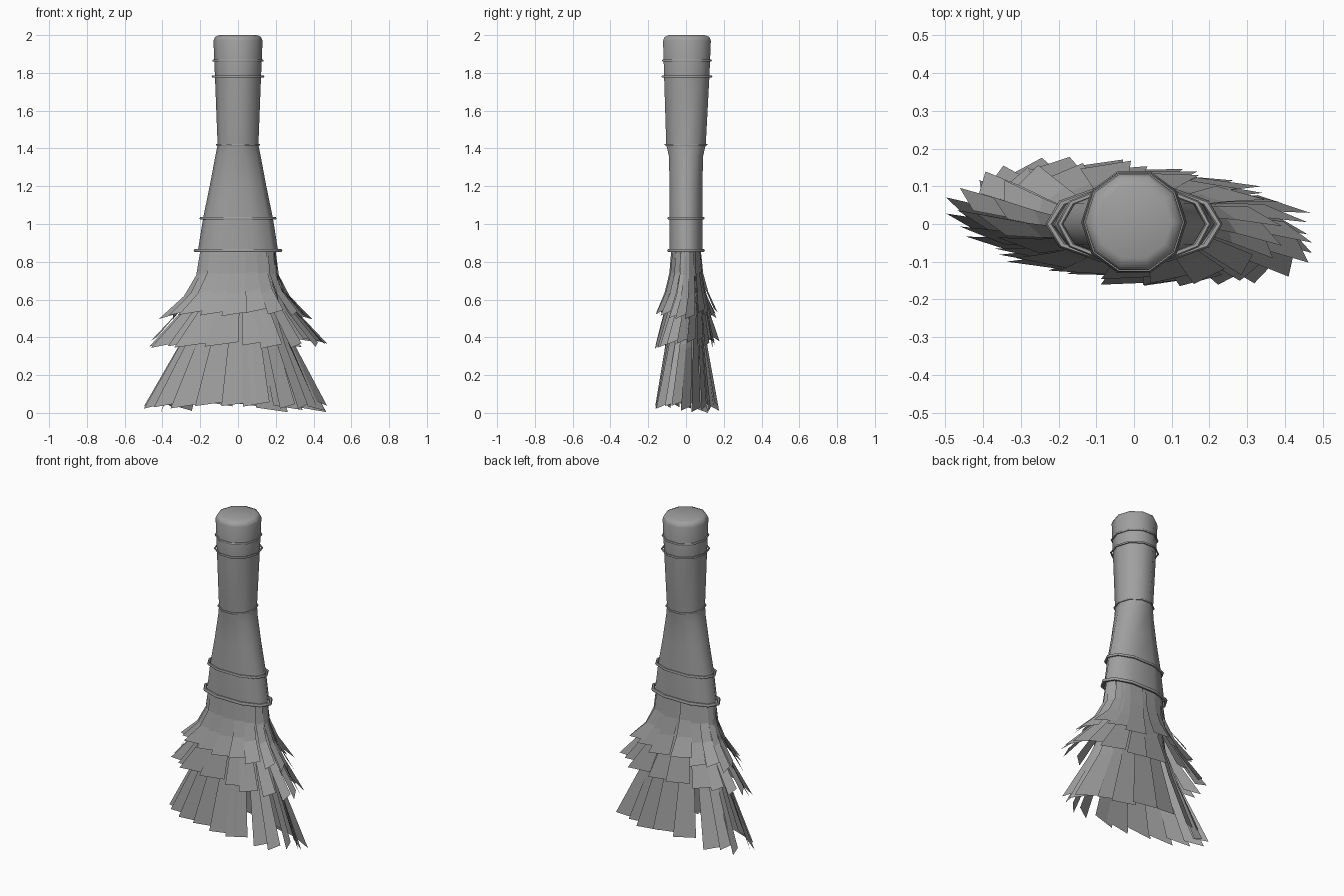
import bpy, bmesh, math, random
from mathutils import Vector

random.seed(4)
cube = bpy.data.objects.get("Cube")
if cube:
    bpy.data.objects.remove(cube)

SIDES = 10
straw = bpy.data.materials.new("straw grey")
straw.use_nodes = True
straw.diffuse_color = (0.35, 0.35, 0.35, 1)
straw.node_tree.nodes["Principled BSDF"].inputs["Base Color"].default_value = (0.35, 0.35, 0.35, 1)


def make(name, bm, smooth=None):
    mesh = bpy.data.meshes.new(name)
    bm.to_mesh(mesh)
    bm.free()
    mesh.materials.append(straw)
    ob = bpy.data.objects.new(name, mesh)
    bpy.context.collection.objects.link(ob)
    if smooth:
        bpy.ops.object.select_all(action='DESELECT')
        ob.select_set(True)
        bpy.context.view_layer.objects.active = ob
        bpy.ops.object.shade_smooth_by_angle(angle=math.radians(smooth))
    return ob


def section(rx, ry, flat, a):
    """Point on a round (flat=0) or pinched (flat=1) cross-section."""
    c, s = math.cos(a), math.sin(a)
    x = math.copysign(abs(c) ** (1 - 0.2 * flat), c) * rx
    return Vector((x, s * ry * (1 + 0.05 * flat), 0))


def loft(bm, rows, closed=False):
    """Skin a list of vertex rows, each a closed loop."""
    pairs = list(zip(rows, rows[1:])) + ([(rows[-1], rows[0])] if closed else [])
    for low, high in pairs:
        n = len(low)
        for i in range(n):
            j = (i + 1) % n
            bm.faces.new((low[i], low[j], high[j], high[i]))


# Handle: pinched at the binding, round at the grip, shallow dome on top
bm = bmesh.new()
rows = []
for z, rx, ry, flat, dy in [(0.86, 0.212, 0.087, 1, 0), (1.03, 0.185, 0.088, 1, 0),
                            (1.2, 0.15, 0.088, 0.7, 0), (1.36, 0.12, 0.094, 0.3, 0),
                            (1.42, 0.108, 0.11, 0, 0), (1.78, 0.122, 0.126, 0, 0.004),
                            (1.97, 0.13, 0.133, 0, 0.005), (1.99, 0.122, 0.125, 0, 0.005),
                            (2.0, 0.1, 0.1, 0, 0.005)]:
    rows.append([bm.verts.new(section(rx, ry, flat, math.tau * i / SIDES) + Vector((0, dy, z)))
                 for i in range(SIDES)])
loft(bm, rows)
bm.faces.new(rows[-1])
bm.faces.new(rows[0][::-1])
make("handle", bm, 60)


# Binding cords around the handle
def cord(name, z, rx, ry, flat, thick, dy=0):
    bm = bmesh.new()
    loops = []
    for k in range(6):
        t = math.tau * k / 6
        grow, up = thick * math.cos(t), thick * math.sin(t)
        loops.append([bm.verts.new(section(rx + grow, ry + grow, flat, math.tau * i / SIDES)
                                   + Vector((0, dy, z + up))) for i in range(SIDES)])
    loft(bm, loops, closed=True)
    make(name, bm, 60)


cord("grip_cord_top", 1.865, 0.13, 0.133, 0, 0.006, 0.005)
cord("grip_cord_lower", 1.78, 0.134, 0.136, 0, 0.006, 0.005)
cord("neck_cord", 1.42, 0.112, 0.115, 0, 0.005)
cord("binding_cord_upper", 1.03, 0.196, 0.091, 1, 0.008)
cord("binding_cord_lower", 0.86, 0.225, 0.09, 1, 0.01)


# Bristles: overlapping flat strips, flared and swirled towards the tips
def bristle_layer(name, count, profile, shift):
    bm = bmesh.new()
    step = math.tau / count
    for i in range(count):
        mid = (i + shift) * step + random.uniform(-0.2, 0.2) * step
        drop = random.uniform(-0.025, 0.02)
        spread = random.uniform(0.93, 1.03)
        prev = None
        last = len(profile) - 1
        for r, (z, rx, ry) in enumerate(profile):
            t = r / last
            swirl = -0.12 * t * t
            row = []
            for side in (-1, 1):
                a = mid + side * step * 0.56
                lift = 1 - side * 0.07 * t
                p = section(rx * lift, ry * lift, 1 - 0.6 * t, a) * (1 + (spread - 1) * t)
                x = p.x * math.cos(swirl) - p.y * math.sin(swirl)
                y = p.y + p.x * math.sin(swirl) * 0.8
                row.append(bm.verts.new((x, y, max(0, z + t * (drop + side * 0.012)))))
            if prev:
                bm.faces.new((row[0], row[1], prev[1], prev[0]))
            prev = row
    make(name, bm)


bristle_layer("bristles_upper", 19, [(0.86, 0.2, 0.075), (0.74, 0.215, 0.085),
                                     (0.64, 0.27, 0.108), (0.53, 0.385, 0.15)], 0.3)
bristle_layer("bristles_middle", 20, [(0.86, 0.19, 0.07), (0.68, 0.22, 0.083),
                                      (0.55, 0.3, 0.11), (0.375, 0.465, 0.152)], 0.6)
bristle_layer("bristles_lower", 20, [(0.86, 0.18, 0.062), (0.55, 0.22, 0.078),
                                     (0.35, 0.3, 0.105), (0.03, 0.465, 0.155)], 0)
